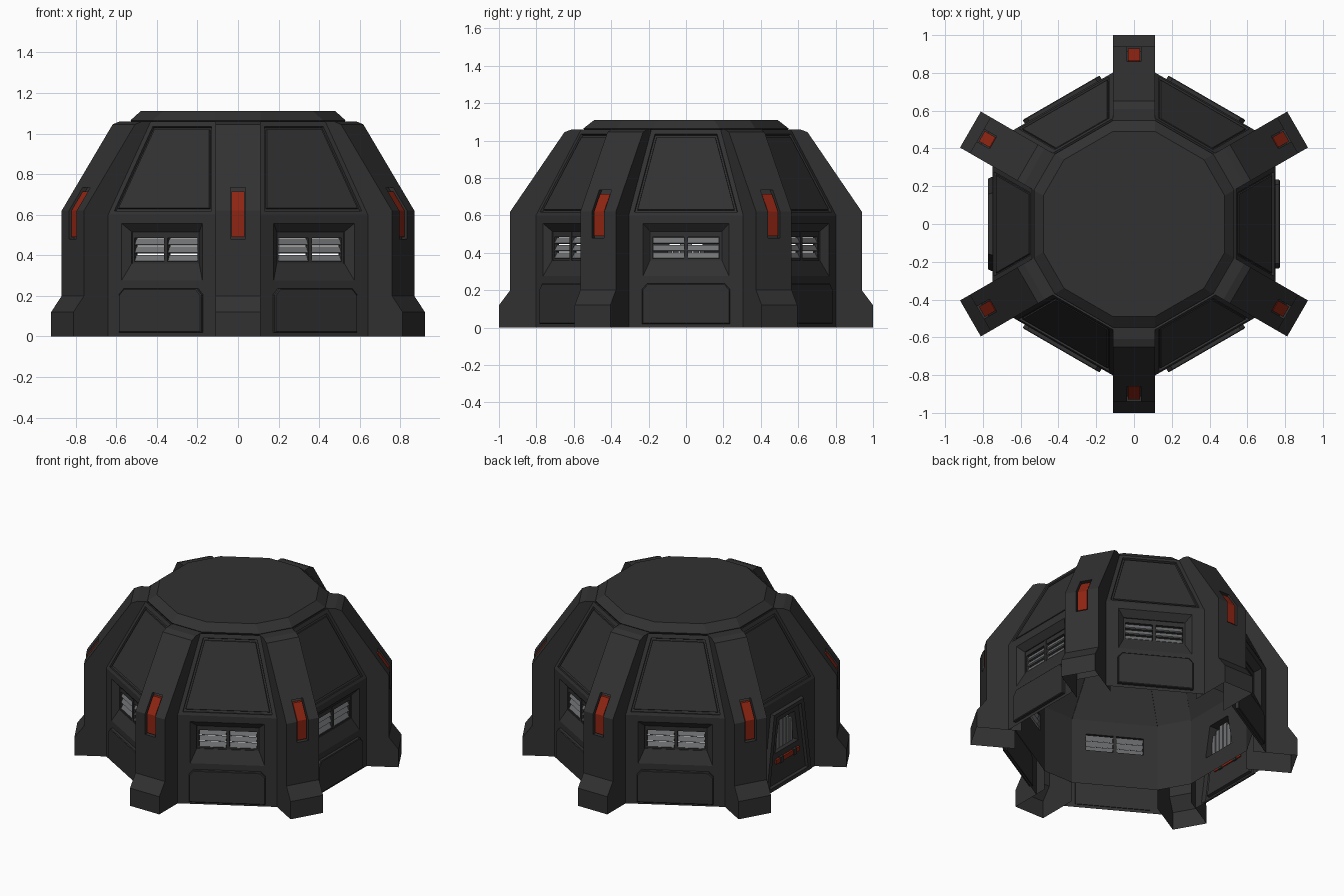
import bpy, bmesh, math
from mathutils import Matrix

if "Cube" in bpy.data.objects:
    bpy.data.objects.remove(bpy.data.objects["Cube"])


def material(name, rgb):
    m = bpy.data.materials.new(name)
    m.diffuse_color = (*rgb, 1)
    m.use_nodes = True
    m.node_tree.nodes["Principled BSDF"].inputs["Base Color"].default_value = m.diffuse_color
    return m


DARK = material("dark_armour", (0.031, 0.031, 0.031))
GREY = material("grey_slats", (0.165, 0.17, 0.175))
RED = material("red_lights", (0.27, 0.018, 0.006))


# Parts are modelled facing +x: x is outward, y runs along the wall, z is up
def finish(bm, name, mat, facing=0):
    bmesh.ops.recalc_face_normals(bm, faces=bm.faces)
    bm.normal_update()
    # open sheets: make the summed normal point the given way
    if facing and sum(f.normal.x * f.calc_area() for f in bm.faces) * facing < 0:
        bmesh.ops.reverse_faces(bm, faces=bm.faces)
    me = bpy.data.meshes.new(name)
    bm.to_mesh(me)
    bm.free()
    me.materials.append(mat)
    return me


def place(me, angle, name=None):
    ob = bpy.data.objects.new(name or me.name, me)
    ob.rotation_euler.z = math.radians(angle)
    bpy.context.collection.objects.link(ob)
    return ob


def loft(name, rings, mat=DARK, facing=0):
    """Bridge rings; capped solid, or an open sheet when facing is given."""
    bm = bmesh.new()
    vs = [[bm.verts.new(p) for p in r] for r in rings]
    if not facing:
        bm.faces.new(vs[0])
        bm.faces.new(vs[-1])
    for a, b in zip(vs, vs[1:]):
        n = len(a)
        for i in range(n if n > 2 else 1):
            j = (i + 1) % n
            bm.faces.new((a[i], a[j], b[j], b[i]))
    return finish(bm, name, mat, facing)


def trap(x0, z0, w0, z1, w1, x1=None):
    x1 = x0 if x1 is None else x1
    return [(x0, -w0, z0), (x0, w0, z0), (x1, w1, z1), (x1, -w1, z1)]


def extrude_profile(name, profile, half, mat=DARK):
    return loft(name, [[(x, s * half, z) for x, z in profile] for s in (-1, 1)], mat)


def boxes(name, items, mat):
    bm = bmesh.new()
    for (x, y, z), (sx, sy, sz), tilt in items:
        m = (Matrix.Translation((x, y, z)) @ Matrix.Rotation(tilt, 4, 'Y')
             @ Matrix.Diagonal((sx, sy, sz, 1)))
        bmesh.ops.create_cube(bm, size=1, matrix=m)
    return finish(bm, name, mat)


HALF = 0.11  # half width of a pillar


def seam(n):
    """Half width of a wall at apothem n, where it meets the pillar sides."""
    return 0.5 * (n - 0.5 * HALF) / 0.866 - 0.866 * HALF


# Outer wall sheet with a bevelled window opening
IN = 0.68
outer = trap(0.75, 0, seam(0.75), 0.60, seam(0.75))
window_wall = loft("window_wall", [
    outer,
    trap(0.75, 0.275, 0.23, 0.557, 0.23),
    trap(0.715, 0.36, 0.192, 0.515, 0.192),
    trap(0.70, 0.36, 0.192, 0.515, 0.192)], facing=1)

# Inner wall sheets, stopping short of the ground
lining = trap(IN, 0.13, seam(IN), 0.585, seam(IN))
inner_wall = loft("inner_wall", [
    lining, trap(IN, 0.37, 0.18, 0.484, 0.18),
    trap(0.69, 0.37, 0.18, 0.484, 0.18)], facing=-1)
inner_door_wall = loft("inner_door_wall", [
    lining, trap(IN, 0.25, 0.125, 0.46, 0.085),
    trap(0.74, 0.25, 0.125, 0.46, 0.085)], facing=-1)
inner_pillar = loft("inner_pillar_face", [
    [(x, -HALF, z), (x, HALF, z)]
    for x, z in ((0.722, 0.13), (0.722, 0.585), (0.49, 1.03))], facing=-1)

# Wall with the door: raised frame, recessed leaf, tapered window
door_wall = loft("door_wall", [
    outer,
    trap(0.75, 0.01, 0.25, 0.53, 0.165),
    trap(0.773, 0.015, 0.24, 0.525, 0.158),
    trap(0.773, 0.04, 0.205, 0.50, 0.13),
    trap(0.755, 0.045, 0.20, 0.495, 0.125),
    trap(0.755, 0.25, 0.125, 0.46, 0.085),
    trap(0.70, 0.25, 0.125, 0.46, 0.085)], facing=1)

# Sloping upper wall with a grooved panel
Z0, Z1, N0, N1 = 0.60, 1.06, 0.75, 0.54


def slope_ring(z0, z1, margin, sink):
    n = [N0 + (N1 - N0) * (z - Z0) / (Z1 - Z0) for z in (z0, z1)]
    return trap(n[0] - sink, z0 - sink * 0.4, seam(n[0]) - margin,
                z1 - sink * 0.4, seam(n[1]) - margin, n[1] - sink)


upper_wall = loft("upper_wall", [
    trap(IN, 0.58, seam(IN), 1.03, seam(0.48), 0.48),
    slope_ring(Z0, Z1, 0, 0),
    slope_ring(0.618, 1.035, 0.025, 0),
    slope_ring(0.620, 1.033, 0.027, 0.012),
    slope_ring(0.632, 1.022, 0.037, 0.012),
    slope_ring(0.634, 1.020, 0.039, 0.003)])

# Raised plate under each window, with clipped top corners
panel_shape = [(-0.235, 0.02), (0.235, 0.02), (0.235, 0.205), (0.208, 0.235),
               (-0.208, 0.235), (-0.235, 0.205)]
lower_panel = loft("lower_panel", [
    [(0.745, y, z) for y, z in panel_shape],
    [(0.768, y, z) for y, z in panel_shape],
    [(0.772, y * 0.98, 0.13 + (z - 0.13) * 0.96) for y, z in panel_shape]])

# Window louvres and their frame
louvres = boxes("window_louvres", [
    ((0.697, s * 0.094, z), (0.010, 0.166, 0.034), -0.5)
    for s in (-1, 1) for z in (0.385, 0.425, 0.465)], GREY)
window_frame = boxes("window_frame", [
    ((0.698, 0, 0.4375), (0.03, 0.02, 0.157), 0),
    ((0.695, 0, 0.499), (0.03, 0.39, 0.03), 0),
    ((0.695, 0, 0.363), (0.03, 0.39, 0.014), 0),
    ((0.695, -0.186, 0.4375), (0.03, 0.014, 0.157), 0),
    ((0.695, 0.186, 0.4375), (0.03, 0.014, 0.157), 0)], DARK)

# Door window bars and handle
door_bars = boxes("door_window_bars", [
    ((0.72, y, 0.355 - abs(y) * 0.3), (0.012, 0.030, 0.212 - abs(y) * 0.6), 0)
    for y in (-0.09, -0.054, -0.018, 0.018, 0.054, 0.09)], GREY)
door_handle = boxes("door_handle", [((0.758, 0, 0.195), (0.02, 0.25, 0.03), 0)], RED)
door_handle_mount = boxes("door_handle_mount", [
    ((0.758, s * 0.07, 0.195), (0.03, 0.03, 0.04), 0) for s in (-1, 1)], DARK)

# Buttress pillar with a slot cut around its bend
pillar_me = extrude_profile("pillar", [
    (0.722, 0), (1.0, 0), (1.0, 0.12), (0.94, 0.2), (0.94, 0.62), (0.65, 1.045),
    (0.61, 1.06), (0.48, 1.06), (0.49, 1.02), (0.722, 0.58)], HALF)


def bend(z0, z1, front, back):
    """Strip that follows the pillar face, from offset front to offset back."""
    k = 0.29 / 0.425
    top = 0.94 - (z1 - 0.62) * k
    return [(0.94 + front, z0), (0.94 + front, 0.62), (top + front, z1),
            (top + back, z1), (0.94 + back, 0.62), (0.94 + back, z0)]


pillar_ob = place(pillar_me, 0)
cutter = place(extrude_profile("slot_cutter", bend(0.48, 0.735, 0.03, -0.028), 0.038), 0)
cutter.hide_render = True
mod = pillar_ob.modifiers.new("slot", 'BOOLEAN')
mod.operation = 'DIFFERENCE'
mod.solver = 'EXACT'
mod.object = cutter
bpy.context.view_layer.update()
slotted = bpy.data.meshes.new_from_object(
    pillar_ob.evaluated_get(bpy.context.evaluated_depsgraph_get()))
bpy.data.objects.remove(pillar_ob)
bpy.data.objects.remove(cutter)
slotted.name = "buttress_pillar"
light = extrude_profile("pillar_light", bend(0.49, 0.715, -0.010, -0.032), 0.031, RED)

# Pillars are hollow: open the foot and the inner side
bm = bmesh.new()
bm.from_mesh(slotted)
bm.normal_update()
hidden = [f for f in bm.faces if f.calc_center_median().z < 0.01
          or (f.normal.x < -0.5 and f.calc_center_median().x < 0.75)]
bmesh.ops.delete(bm, geom=hidden, context='FACES')
bm.to_mesh(slotted)
bm.free()

# Repeat walls and pillars round the hexagon; the door faces -x
for a in range(0, 360, 60):
    place(upper_wall, a)
    for me in (slotted, light, inner_pillar):
        place(me, a + 30)
    if a == 180:
        parts = (door_wall, inner_door_wall, door_bars, door_handle, door_handle_mount)
    else:
        parts = (window_wall, inner_wall, lower_panel, louvres, window_frame)
    for me in parts:
        place(me, a)


# Twelve-sided roof cap with a bevelled rim
def roof_ring(n, z):
    pts = []
    for a in range(0, 360, 60):
        c, s = math.cos(math.radians(a)), math.sin(math.radians(a))
        for t in (-seam(n), seam(n)):
            pts.append((n * c - t * s, n * s + t * c, z))
    return pts


place(loft("roof", [roof_ring(0.50, 1.02), roof_ring(0.53, 1.065), roof_ring(0.48, 1.11)]), 0)
